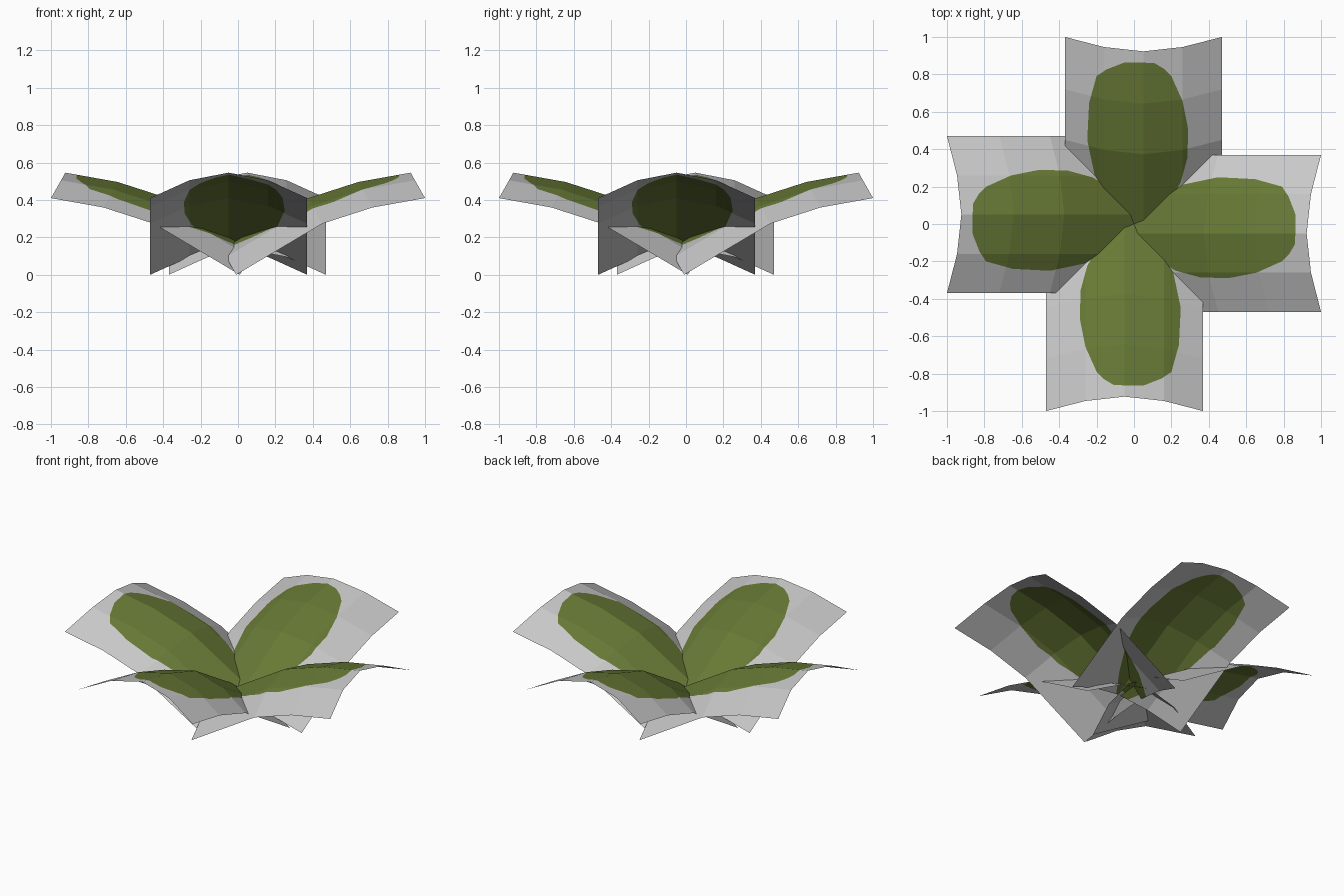
import bpy, bmesh, math
from mathutils import Vector

if "Cube" in bpy.data.objects:
    bpy.data.objects.remove(bpy.data.objects["Cube"])


def material(name, rgb):
    m = bpy.data.materials.new(name)
    m.diffuse_color = (*rgb, 1)
    m.use_nodes = True
    m.node_tree.nodes["Principled BSDF"].inputs["Base Color"].default_value = m.diffuse_color
    return m


grey = material("pale grey card", (0.58, 0.58, 0.58))
green = material("leaf green", (0.135, 0.19, 0.036))

# Leaf card: a bent path along its length, an arch across its width
PATH = [(-0.01, 0.0), (0.45, 0.273), (0.72, 0.36), (1.0, 0.41)]
ARCH = [(-0.42, 0.0), (-0.21, 0.7), (0.0, 1.0), (0.21, 0.7), (0.42, 0.0)]
CENTRE_X = -0.05

# Convex outline of the green leaf on the card (across, along)
OUTLINE = [(0.06, -0.02), (0.17, 0.12), (0.26, 0.30), (0.30, 0.48), (0.29, 0.68),
           (0.25, 0.835), (0.20, 0.88), (0.10, 0.93), (0.0, 0.94), (-0.06, 0.93),
           (-0.11, 0.895), (-0.15, 0.85), (-0.21, 0.71), (-0.24, 0.55),
           (-0.235, 0.40), (-0.20, 0.28), (-0.11, 0.12), (-0.01, -0.02)]


def lerp_table(table, t):
    for (a, fa), (b, fb) in zip(table, table[1:]):
        if t <= b:
            break
    return fa + (fb - fa) * (t - a) / (b - a)


# Flat grid first
bm = bmesh.new()
grid = [[bm.verts.new((u, s, 0)) for u, _ in ARCH] for s, _ in PATH]
for r0, r1 in zip(grid, grid[1:]):
    for i in range(len(ARCH) - 1):
        bm.faces.new((r0[i], r0[i + 1], r1[i + 1], r1[i]))

# Cut the leaf outline into the grid, one edge at a time
planes = []
for a, b in zip(OUTLINE, OUTLINE[1:] + OUTLINE[:1]):
    planes.append((Vector((*a, 0)), Vector((b[1] - a[1], a[0] - b[0], 0)).normalized()))


def inside(face, cuts):
    c = face.calc_center_median()
    return all((c - co).dot(no) < 0 for co, no in cuts)


for k, (co, no) in enumerate(planes):
    faces = [f for f in bm.faces if inside(f, planes[:k])]
    edges = {e for f in faces for e in f.edges}
    verts = {v for f in faces for v in f.verts}
    bmesh.ops.bisect_plane(bm, geom=faces + list(edges) + list(verts),
                           dist=1e-5, plane_co=co, plane_no=no)
for f in bm.faces:
    f.material_index = 1 if inside(f, planes) else 0

# Bend the flat card into its arched, rising shape
for v in bm.verts:
    u, s, _ = v.co
    arch = lerp_table(ARCH, u)
    v.co = (u + CENTRE_X, -(s - 0.077 * arch), lerp_table(PATH, s) + 0.136 * arch)
bmesh.ops.reverse_faces(bm, faces=bm.faces[:])

mesh = bpy.data.meshes.new("leaf")
bm.to_mesh(mesh)
bm.free()
mesh.materials.append(grey)
mesh.materials.append(green)

# Four leaves around the centre
for i, side in enumerate(("front", "right", "back", "left")):
    leaf = bpy.data.objects.new(side + "_leaf", mesh)
    leaf.rotation_euler.z = i * math.pi / 2
    bpy.context.collection.objects.link(leaf)
